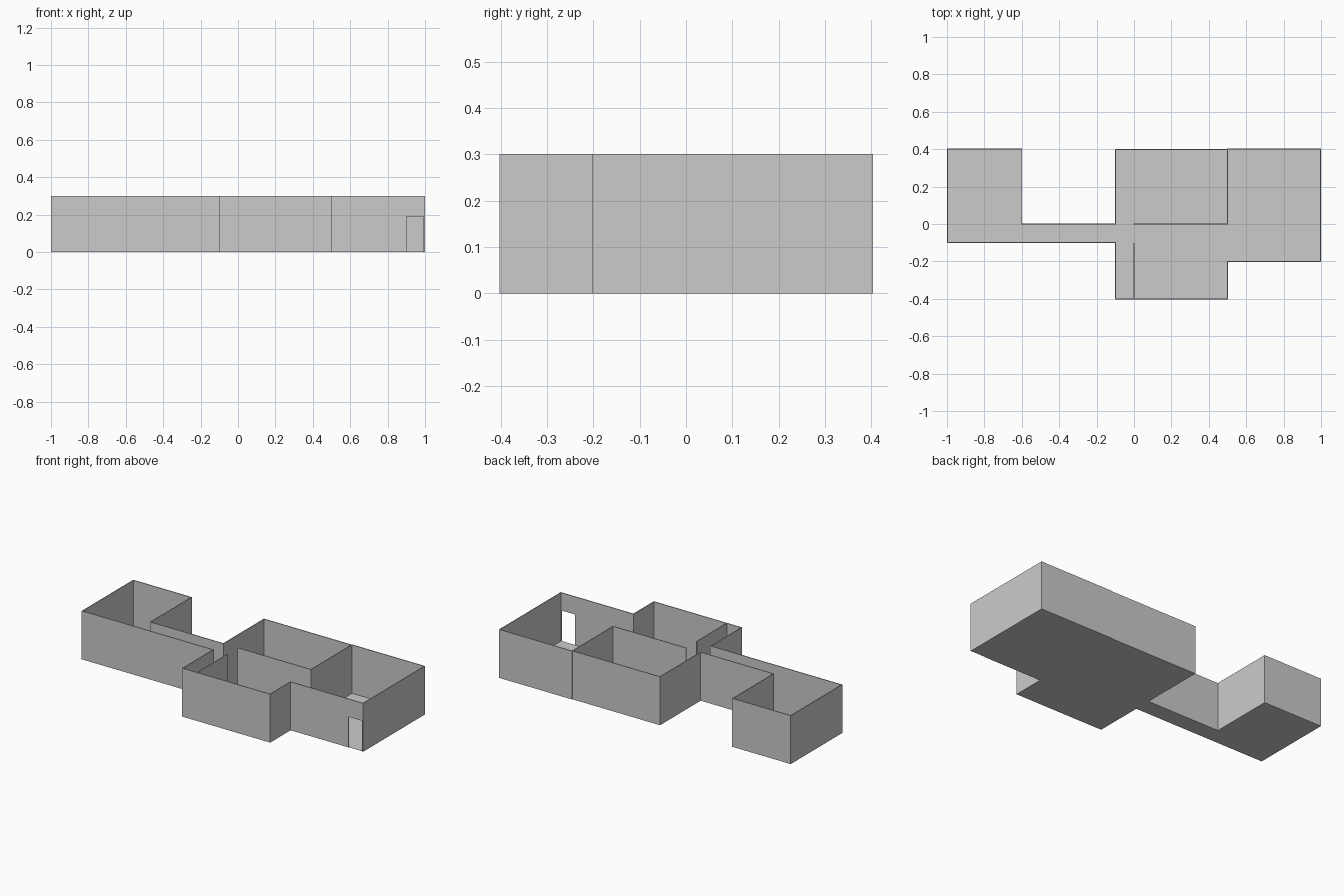
import bpy, bmesh
from mathutils import Matrix, Vector

if "Cube" in bpy.data.objects:
    bpy.data.objects.remove(bpy.data.objects["Cube"])

H = 0.3      # wall height
T = 0.005    # wall thickness


def box(name, x0, x1, y0, y1, z0=0.0, z1=H):
    bm = bmesh.new()
    size = Vector((x1 - x0, y1 - y0, z1 - z0))
    mid = Vector((x0 + x1, y0 + y1, z0 + z1)) / 2
    bmesh.ops.create_cube(bm, size=1, matrix=Matrix.Translation(mid) @ Matrix.Diagonal((*size, 1)))
    finish(name, bm)


def floor(name, x0, x1, y0, y1):
    bm = bmesh.new()
    bm.faces.new([bm.verts.new((x, y, 0)) for x, y in ((x0, y0), (x1, y0), (x1, y1), (x0, y1))])
    finish(name, bm)


def finish(name, bm):
    mesh = bpy.data.meshes.new(name)
    bm.to_mesh(mesh)
    bm.free()
    bpy.context.collection.objects.link(bpy.data.objects.new(name, mesh))


def wall_x(name, y, x0, x1, z0=0.0):
    """Wall running along x, centred on y."""
    box(name, x0 - T / 2, x1 + T / 2, y - T / 2, y + T / 2, z0)


def wall_y(name, x, y0, y1):
    """Wall running along y, centred on x."""
    box(name, x - T / 2, x + T / 2, y0 + T / 2, y1 - T / 2)


E = 1 - T / 2   # centre line of the end walls

# Floors, one per room
floor("left_room_floor", -1, -0.6, -0.1, 0.4)
floor("corridor_floor", -0.6, 0, -0.1, 0)
floor("back_room_floor", -0.1, 0.5, 0, 0.4)
floor("closet_floor", -0.1, 0, -0.4, -0.1)
floor("front_room_floor", 0, 0.5, -0.4, 0)
floor("right_room_floor", 0.5, 1, -0.2, 0.4)

# Left room and corridor
wall_y("left_end_wall", -E, -0.1, 0.4)
wall_x("left_room_back_wall", 0.4, -E, -0.6)
wall_y("left_room_right_wall", -0.6, 0, 0.4)
wall_x("corridor_front_wall", -0.1, -E, -0.1)
wall_x("corridor_back_wall", 0, -0.6, -0.1)

# Back room
wall_y("back_room_left_wall", -0.1, 0, 0.4)
wall_x("back_room_back_wall", 0.398, -0.1, 0.5)
wall_y("back_room_right_wall", 0.5, 0, 0.4)
wall_x("back_room_front_wall", 0, 0, 0.5)

# Closet and front room
wall_y("closet_left_wall", -0.1, -0.4, -0.1)
wall_y("closet_right_wall", 0, -0.4, -0.1)
wall_x("front_room_front_wall", -0.4, -0.1, 0.5)
wall_y("front_room_right_wall", 0.5, -0.4, -0.2)

# Right room, with a doorway in its front wall
wall_x("right_room_back_wall", 0.401, 0.5, E)
wall_y("right_end_wall", E, -0.2, 0.4)
wall_x("right_room_front_wall", -0.2, 0.5, 0.9 - T / 2)
box("door_jamb", 0.993, 1, -0.2 - T / 2, -0.2 + T / 2)
box("door_lintel", 0.9, 0.993, -0.2 - T / 2, -0.2 + T / 2, 0.19)
